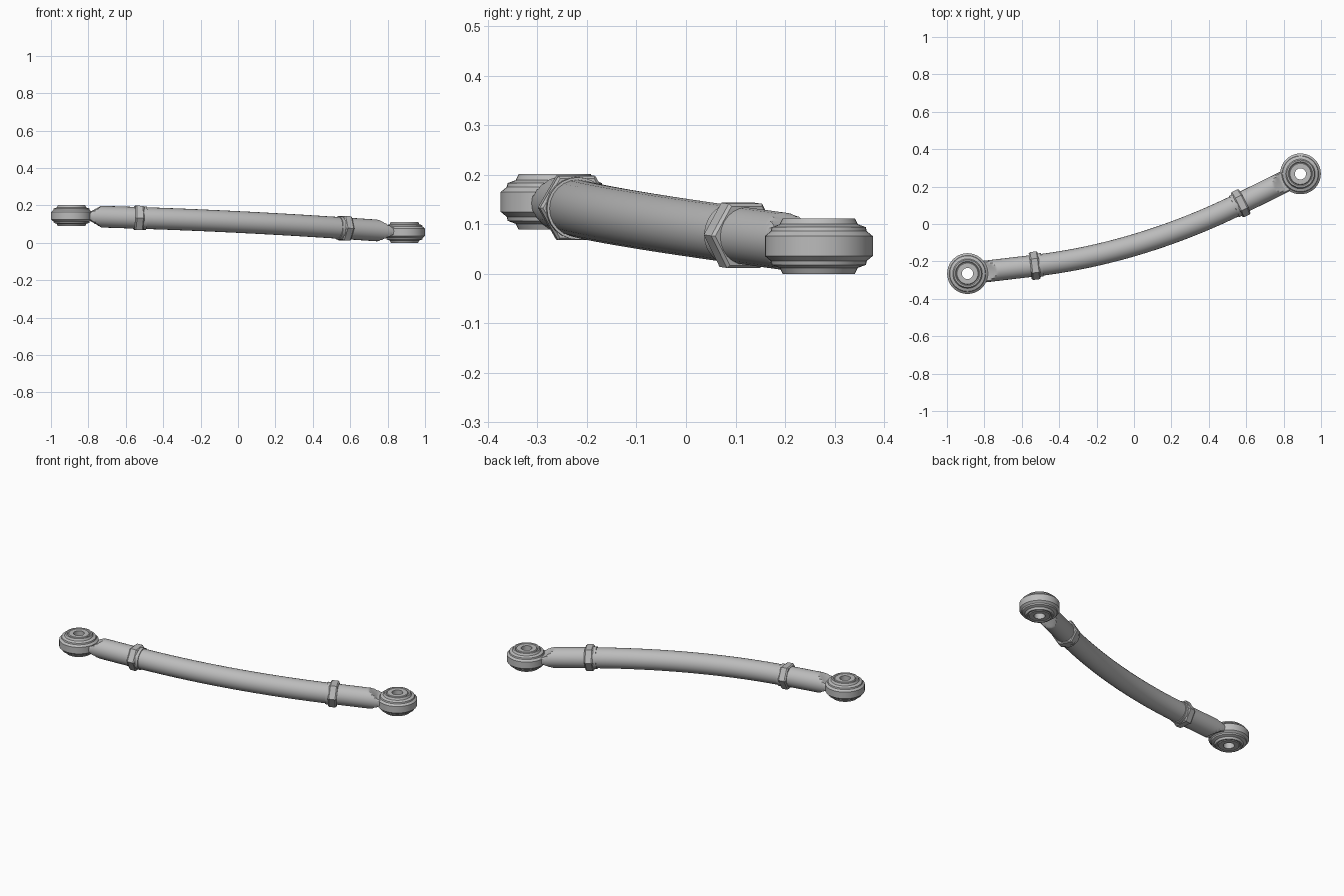
import bpy, bmesh, math
from mathutils import Vector, Matrix
from mathutils.geometry import interpolate_bezier

cube = bpy.data.objects.get("Cube")
if cube:
    bpy.data.objects.remove(cube, do_unlink=True)

steel = bpy.data.materials.new("grey steel")
steel.use_nodes = True
GREY = (0.5, 0.5, 0.5, 1)
steel.diffuse_color = GREY
steel.node_tree.nodes["Principled BSDF"].inputs["Base Color"].default_value = GREY

UP = Vector((0, 0, 1))


def skin(name, rings, closed=False):
    """Join rings of points into a solid; closed links the last ring to the first."""
    bm = bmesh.new()
    loops = [[bm.verts.new(p) for p in ring] for ring in rings]
    n = len(loops[0])
    pairs = list(zip(loops, loops[1:])) + ([(loops[-1], loops[0])] if closed else [])
    for a, b in pairs:
        for i in range(n):
            j = (i + 1) % n
            bm.faces.new((a[i], a[j], b[j], b[i]))
    if not closed:
        bm.faces.new(loops[0][::-1])
        bm.faces.new(loops[-1])
    bmesh.ops.recalc_face_normals(bm, faces=bm.faces[:])
    mesh = bpy.data.meshes.new(name)
    bm.to_mesh(mesh)
    bm.free()
    mesh.materials.append(steel)
    obj = bpy.data.objects.new(name, mesh)
    bpy.context.collection.objects.link(obj)
    bpy.ops.object.select_all(action='DESELECT')
    obj.select_set(True)
    bpy.context.view_layer.objects.active = obj
    bpy.ops.object.shade_smooth_by_angle(angle=math.radians(28))
    return obj


def frame(origin, axis):
    """Matrix whose z follows the axis and whose x stays level."""
    z = axis.normalized()
    x = UP.cross(z)
    x = x.normalized() if x.length > 1e-4 else Vector((1, 0, 0))
    y = z.cross(x)
    return Matrix.Translation(origin) @ Matrix((x, y, z)).transposed().to_4x4()


def circle(matrix, radius, height=0, sides=24):
    return [matrix @ Vector((radius * math.cos(math.tau * i / sides),
                             radius * math.sin(math.tau * i / sides), height))
            for i in range(sides)]


def lathe(name, matrix, profile, sides, closed=False):
    return skin(name, [circle(matrix, r, h, sides) for r, h in profile], closed)


TUBE_R = 0.058
eyes = {"right": Vector((-0.89, -0.265, 0.145)), "left": Vector((0.89, 0.268, 0.056))}
nuts = {"right": Vector((-0.525, -0.222, 0.133)), "left": Vector((0.565, 0.108, 0.078))}

# Bent main tube between the two nuts
inward = {s: (nuts[s] - eyes[s]).normalized() for s in eyes}
path = interpolate_bezier(nuts["right"], nuts["right"] + inward["right"] * 0.38,
                          nuts["left"] + inward["left"] * 0.38, nuts["left"], 28)
rings = []
for i, p in enumerate(path):
    tangent = path[min(i + 1, len(path) - 1)] - path[max(i - 1, 0)]
    rings.append(circle(frame(p, tangent), TUBE_R))
skin("bent_tube", rings)

# Upper half of the eye section, from bore to outer band
upper = [(0.03, 0.056), (0.056, 0.056), (0.06, 0.051), (0.065, 0.056), (0.073, 0.056),
         (0.079, 0.044), (0.095, 0.038), (0.097, 0.03), (0.109, 0.02)]
eye_profile = upper + [(r, -h) for r, h in reversed(upper)]

for side in eyes:
    eye, nut, d = eyes[side], nuts[side], inward[side]

    # Eye with a through bore
    lathe(side + "_eye", Matrix.Translation(eye), eye_profile, 40, closed=True)

    # Shank, scooped above and below around the eye
    length = (nut - eye).length
    steps = 48
    rings = []
    for i in range(steps + 1):
        center = eye + d * (0.085 + (length - 0.085) * i / steps)
        ring = circle(frame(center, d), TUBE_R)
        for p in ring:
            reach = (p - eye).xy.length
            limit = max(0.021, 0.021 + (reach - 0.112) * 0.75)
            p.z = center.z + max(-limit, min(limit, p.z - center.z))
        rings.append(ring)
    skin(side + "_shank", rings)

    # Hexagonal lock nut and its thin collar
    lathe(side + "_lock_nut", frame(nut - d * 0.006, d),
          [(0.069, -0.024), (0.075, -0.017), (0.075, 0.017), (0.069, 0.024)], 6)
    lathe(side + "_collar", frame(nut, d), [(0.063, 0.01), (0.063, 0.034)], 24)
